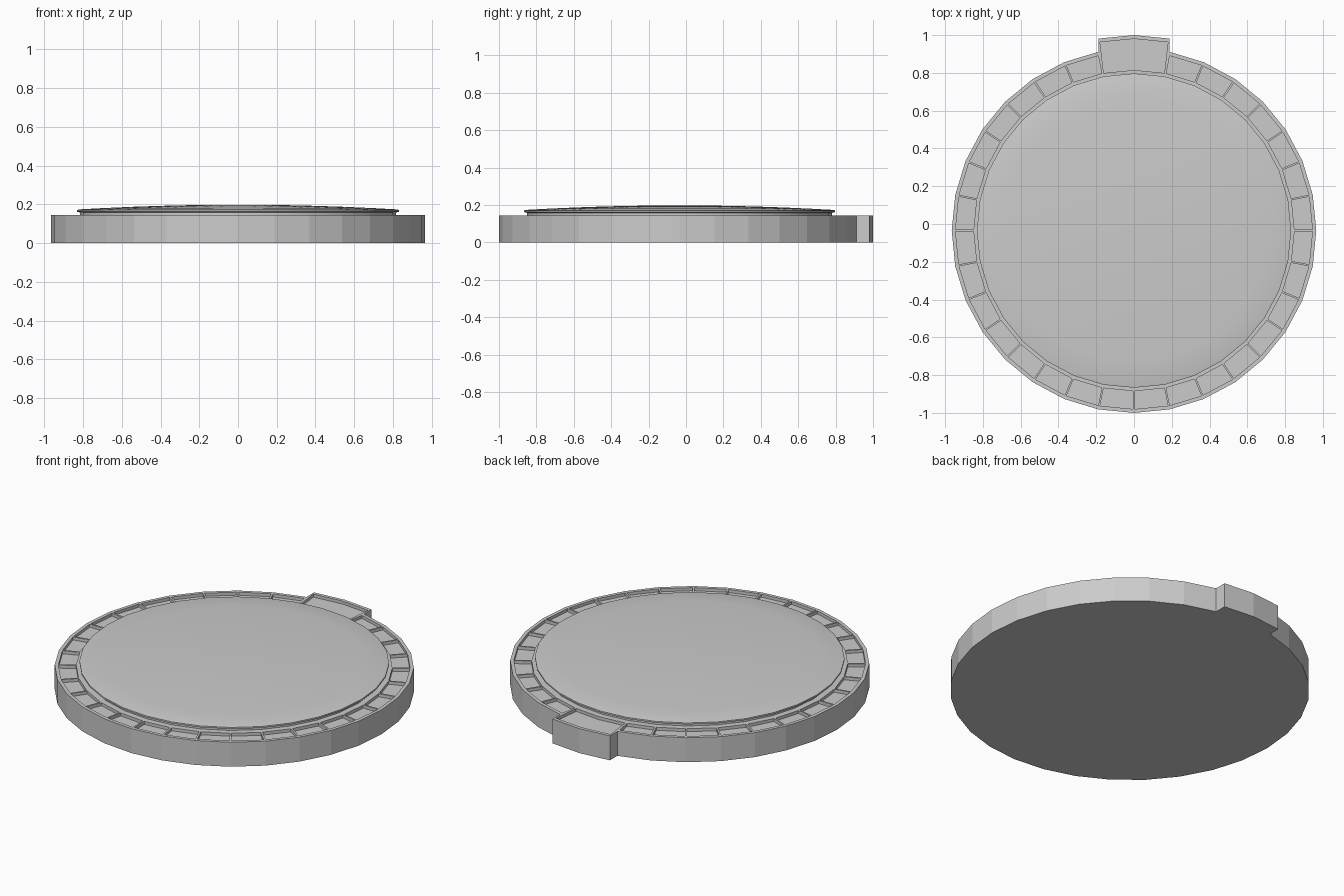
import bpy, bmesh, math
from mathutils import Vector

if "Cube" in bpy.data.objects:
    bpy.data.objects.remove(bpy.data.objects["Cube"])

N = 32                    # sides of the disc
CY = -0.035               # disc centre in y
TOP = 0.145               # top of the base
R_OUT, R_RIM, R_IN = 0.965, 0.95, 0.845
TAB = 0.07                # how far the tab sticks out


def pt(r, i, z, dy=0.0):
    a = math.tau * i / N
    return Vector((r * math.sin(a), CY + r * math.cos(a) + dy, z))


def finish(bm, name):
    bmesh.ops.remove_doubles(bm, verts=bm.verts, dist=1e-5)
    bmesh.ops.recalc_face_normals(bm, faces=bm.faces)
    me = bpy.data.meshes.new(name)
    bm.to_mesh(me)
    bm.free()
    ob = bpy.data.objects.new(name, me)
    bpy.context.collection.objects.link(ob)
    return ob


# Base: ring of sectors, the two at the back pushed out into a tab
bm = bmesh.new()


def face(*pts):
    return bm.faces.new([bm.verts.new(p) for p in pts])


for i in range(-1, N - 1):
    j = i + 1
    d = TAB if i in (-1, 0) else 0.0
    face(pt(R_OUT, i, 0, d), pt(R_OUT, j, 0, d), pt(R_OUT, j, TOP, d), pt(R_OUT, i, TOP, d))
    face(pt(R_OUT, i, TOP, d), pt(R_OUT, j, TOP, d), pt(R_RIM, j, TOP, d), pt(R_RIM, i, TOP, d))
    face(pt(0, 0, TOP), pt(R_IN, i, TOP), pt(R_IN, j, TOP))
    face(pt(0, 0, 0), pt(R_OUT, i, 0, d), pt(R_OUT, j, 0, d))
    if not d:
        face(pt(R_RIM, i, TOP), pt(R_RIM, j, TOP), pt(R_IN, j, TOP), pt(R_IN, i, TOP))

# Tab panel and tab sides
face(*[pt(R_RIM, k, TOP, TAB) for k in (-1, 0, 1)], *[pt(R_IN, k, TOP) for k in (1, 0, -1)])
for k in (-1, 1):
    face(pt(R_OUT, k, 0), pt(R_OUT, k, 0, TAB), pt(R_OUT, k, TOP, TAB), pt(R_OUT, k, TOP))
    face(pt(R_IN, k, TOP), pt(R_RIM, k, TOP), pt(R_OUT, k, TOP),
         pt(R_OUT, k, TOP, TAB), pt(R_RIM, k, TOP, TAB))
    face(pt(0, 0, 0), pt(R_OUT, k, 0), pt(R_OUT, k, 0, TAB))

# Recess every panel
bmesh.ops.remove_doubles(bm, verts=bm.verts, dist=1e-5)
bmesh.ops.recalc_face_normals(bm, faces=bm.faces)


def is_panel(f):
    n_rim = sum(abs(math.hypot(v.co.x, v.co.y - CY) - R_IN) < 1e-3 for v in f.verts)
    return n_rim >= 2 and len(f.verts) in (4, 6)


panels = [f for f in bm.faces if is_panel(f)]
bmesh.ops.inset_individual(bm, faces=panels, thickness=0.005, use_even_offset=True)
bmesh.ops.inset_individual(bm, faces=panels, thickness=0.0, depth=-0.018)
finish(bm, "base_ring")

# Domed lid: stepped neck, thin flange and shallow dome
profile = [(0.815, 0.13), (0.815, 0.158), (0.832, 0.162), (0.832, 0.171)]
profile += [(r, 0.174 + 0.024 * (1 - (r / 0.82) ** 2)) for r in (0.82, 0.7, 0.55, 0.4, 0.25, 0.1)]
bm = bmesh.new()
rings = [[bm.verts.new(pt(r, i, z)) for i in range(N)] for r, z in profile]
for a, b in zip(rings, rings[1:]):
    for i in range(N):
        j = (i + 1) % N
        bm.faces.new((a[i], a[j], b[j], b[i]))
bm.faces.new(rings[0])
bm.faces.new(rings[-1])
lid = finish(bm, "domed_lid")
bpy.context.view_layer.objects.active = lid
lid.select_set(True)
bpy.ops.object.shade_smooth_by_angle(angle=math.radians(20))
